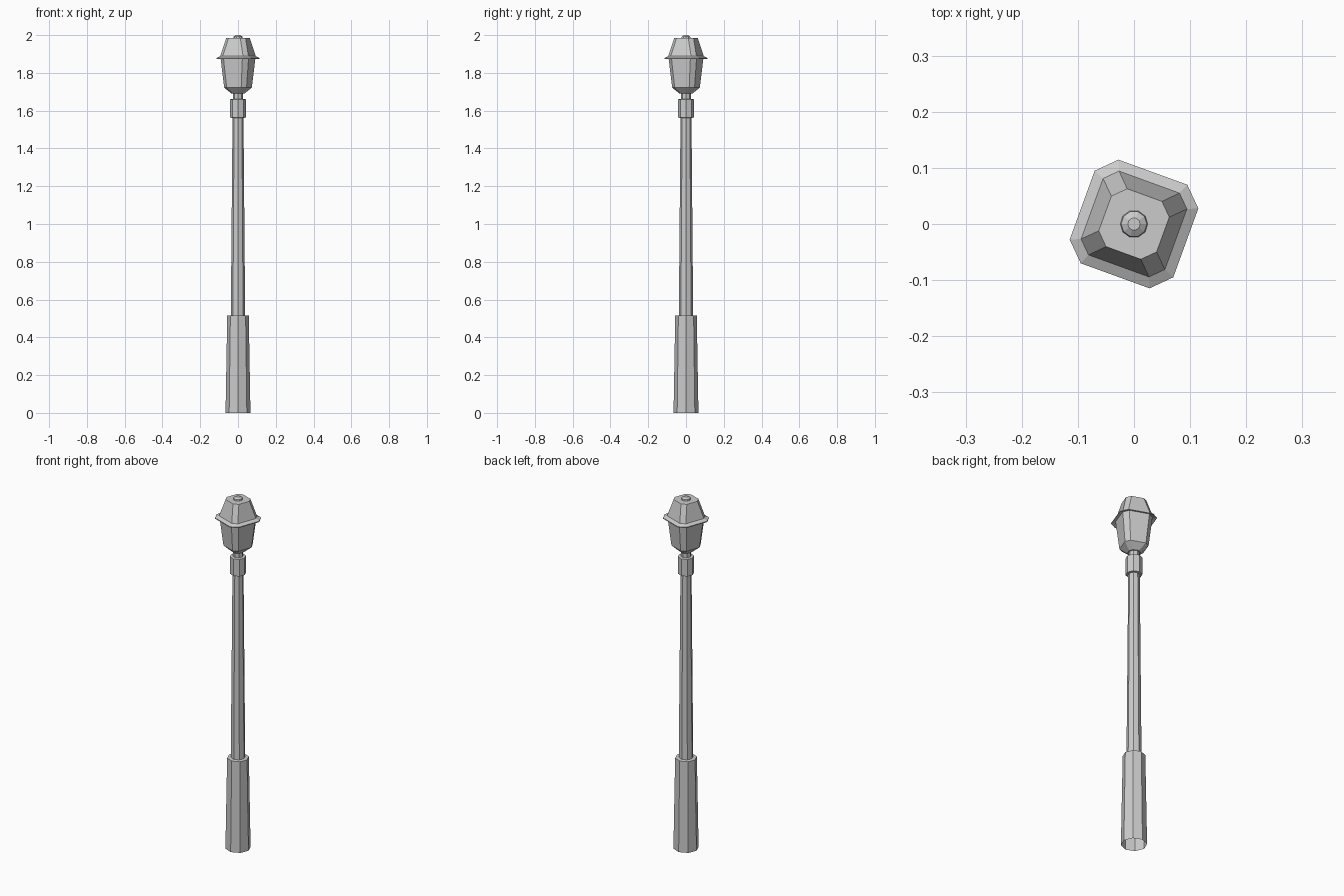
import bpy
import bmesh
from math import cos, sin, radians

if "Cube" in bpy.data.objects:
    bpy.data.objects.remove(bpy.data.objects["Cube"])


def loft(name, rings, cap_bottom=True, cap_top=True):
    """Skin a stack of rings; each ring is (z, list of (x, y))."""
    bm = bmesh.new()
    loops = [[bm.verts.new((x, y, z)) for x, y in pts] for z, pts in rings]
    for a, b in zip(loops, loops[1:]):
        n = len(a)
        for i in range(n):
            j = (i + 1) % n
            bm.faces.new((a[i], a[j], b[j], b[i]))
    if cap_bottom:
        bm.faces.new(loops[0][::-1])
    if cap_top:
        bm.faces.new(loops[-1])
    mesh = bpy.data.meshes.new(name)
    bm.to_mesh(mesh)
    bm.free()
    obj = bpy.data.objects.new(name, mesh)
    bpy.context.collection.objects.link(obj)
    return obj


def octagon(z, r, n=8):
    step = 360 / n
    return z, [(r * cos(radians(i * step)), r * sin(radians(i * step))) for i in range(n)]


def chamfered(z, r, half):
    """Square with cut corners, turned so a corner lies at 25 degrees."""
    angles = [25 + 90 * k + s * half for k in range(4) for s in (-1, 1)]
    return z, [(r * cos(radians(a)), r * sin(radians(a))) for a in angles]


# Tapered base sleeve, open underneath
loft("base", [octagon(0, 0.066), octagon(0.515, 0.057), octagon(0.517, 0.037)],
     cap_bottom=False, cap_top=False)

# Slender tapered pole
loft("pole", [octagon(0.51, 0.038), octagon(1.57, 0.029)], False, False)

# Collar and neck under the lantern
loft("collar", [octagon(1.562, 0.028), octagon(1.563, 0.042),
                octagon(1.66, 0.042), octagon(1.662, 0.027),
                octagon(1.70, 0.027)], False, True)

# Lantern body: rounded-in foot and flared panes
loft("lantern_body", [chamfered(1.69, 0.034, 20), chamfered(1.722, 0.075, 12),
                      chamfered(1.885, 0.096, 11)])

# Lantern roof with projecting brim
loft("lantern_roof", [chamfered(1.884, 0.094, 11), chamfered(1.874, 0.118, 11.4),
                      chamfered(1.879, 0.118, 11.4), chamfered(1.889, 0.098, 9.2),
                      chamfered(1.984, 0.064, 14)])

# Small finial button on the roof
loft("finial", [octagon(1.982, 0.025, 10), octagon(1.992, 0.023, 10),
                octagon(2.0, 0.011, 10)])
